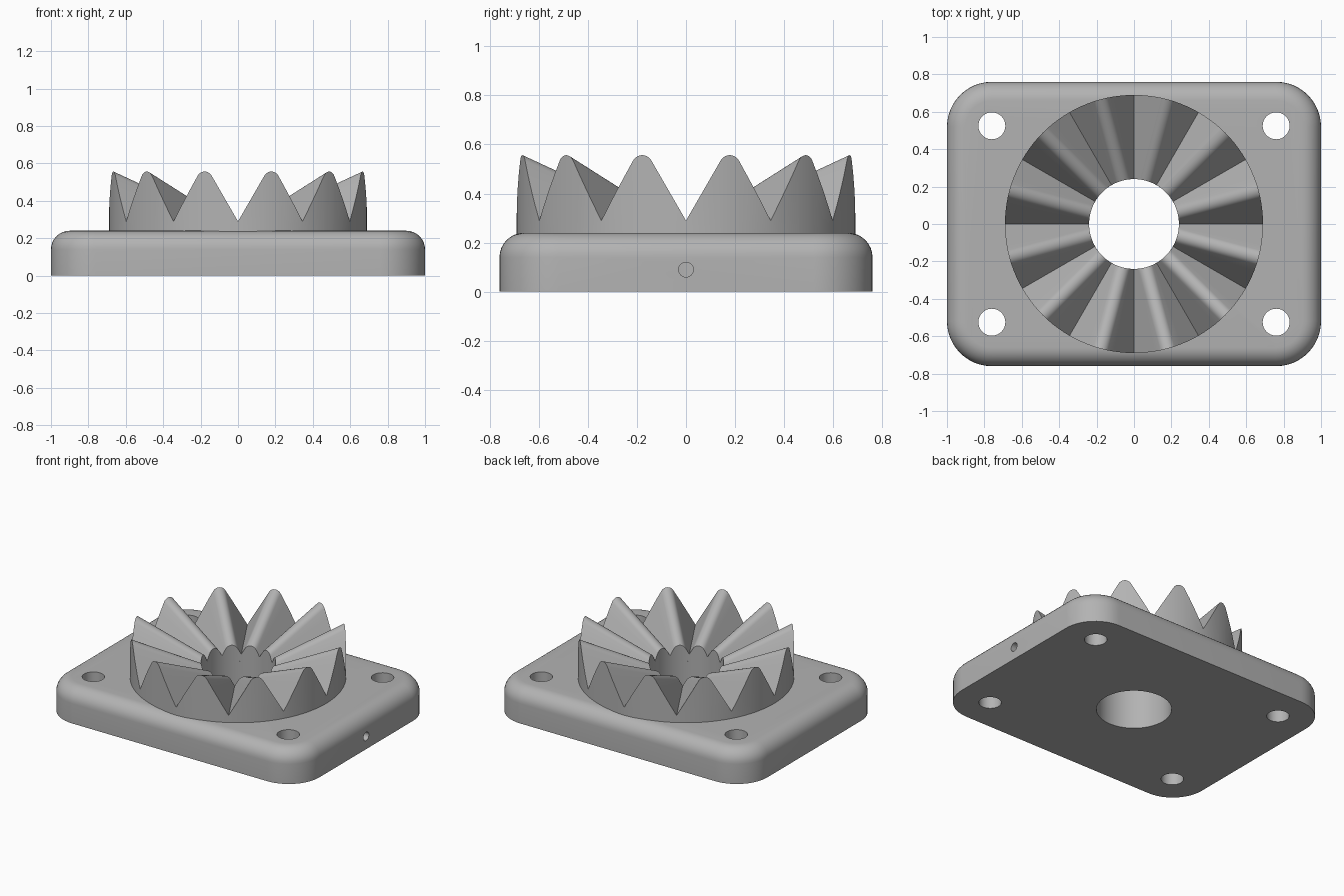
import bpy, bmesh
from math import sin, cos, asin, atan, sqrt, pi, radians

cube = bpy.data.objects.get("Cube")
if cube:
    bpy.data.objects.remove(cube, do_unlink=True)

BORE, RIM = 0.24, 0.69           # inner and outer radius of the toothed ring
TOP, FILLET = 0.24, 0.10         # plate height and its rounded upper edge
HALF_X, HALF_Y, CORNER = 1.0, 0.76, 0.24

grey = bpy.data.materials.new("plain grey")
grey.use_nodes = True
colour = (0.45, 0.45, 0.45, 1)
grey.diffuse_color = colour
grey.node_tree.nodes["Principled BSDF"].inputs["Base Color"].default_value = colour


def make_object(name, bm):
    bmesh.ops.recalc_face_normals(bm, faces=bm.faces)
    mesh = bpy.data.meshes.new(name)
    bm.to_mesh(mesh)
    bm.free()
    mesh.materials.append(grey)
    obj = bpy.data.objects.new(name, mesh)
    bpy.context.collection.objects.link(obj)
    return obj


def activate(obj):
    bpy.ops.object.select_all(action='DESELECT')
    obj.select_set(True)
    bpy.context.view_layer.objects.active = obj


def bridge(bm, a, b):
    n = len(a)
    for i in range(n):
        j = (i + 1) % n
        bm.faces.new((a[i], a[j], b[j], b[i]))


def drill(obj, radius, depth, location, rotation=(0, 0, 0), sides=48):
    bpy.ops.mesh.primitive_cylinder_add(vertices=sides, radius=radius, depth=depth,
                                        location=location, rotation=rotation)
    cutter = bpy.context.object
    cutter.hide_render = True
    activate(obj)
    mod = obj.modifiers.new("hole", 'BOOLEAN')
    mod.operation, mod.solver, mod.object = 'DIFFERENCE', 'EXACT', cutter
    bpy.ops.object.modifier_apply(modifier=mod.name)
    bpy.data.objects.remove(cutter, do_unlink=True)


# Mounting plate: rounded rectangle with a rounded upper edge
def plate_loop(bm, inset, z, steps=12):
    r = CORNER - inset
    loop = []
    for q, (sx, sy) in enumerate([(1, 1), (-1, 1), (-1, -1), (1, -1)]):
        for i in range(steps + 1):
            a = (q + i / steps) * pi / 2
            loop.append(bm.verts.new((sx * (HALF_X - CORNER) + r * cos(a),
                                      sy * (HALF_Y - CORNER) + r * sin(a), z)))
    return loop


bm = bmesh.new()
loops = [plate_loop(bm, 0, 0)]
for i in range(9):
    a = i / 8 * pi / 2
    loops.append(plate_loop(bm, FILLET * (1 - cos(a)), TOP - FILLET + FILLET * sin(a)))
for low, high in zip(loops, loops[1:]):
    bridge(bm, low, high)
bm.faces.new(loops[0])
bm.faces.new(loops[-1])
plate = make_object("mounting_plate", bm)

# Centre bore, four bolt holes and the set screw hole in one end
drill(plate, BORE, 1, (0, 0, 0), sides=96)
for sx in (-1, 1):
    for sy in (-1, 1):
        drill(plate, 0.072, 1, (sx * 0.76, sy * 0.525, 0))
drill(plate, 0.03, 1, (0.7, 0, 0.09), (0, pi / 2, 0), sides=32)

# Toothed ring: flat flanks meeting in sharp valleys, rounded crests
TEETH, VALLEY, ROUND = 12, 0.29, 0.045
HALF = pi / TEETH
SLOPE = sqrt(3)
LEAN = atan(SLOPE * cos(HALF))
TANGENT = ROUND * sin(LEAN)


def tooth_height(r, phi):
    v = abs(r * sin(phi))
    if v >= TANGENT - 1e-6:
        return VALLEY + SLOPE * r * sin(HALF - abs(phi))
    ridge = VALLEY + SLOPE * r * cos(phi) * sin(HALF)
    return ridge - ROUND / cos(LEAN) + sqrt(ROUND ** 2 - v ** 2)


def half_tooth_angles(r):
    crest = [asin(ROUND * sin(LEAN * i / 5) / r) for i in range(6)]
    flank = [crest[-1] + (HALF - crest[-1]) * i / 4 for i in range(1, 5)]
    return crest + flank


def tooth_angles(r):
    half = half_tooth_angles(r)
    return [-a for a in half[:0:-1]] + half[:-1]


bm = bmesh.new()
rings = []
for r in (BORE, RIM):
    upper, lower = [], []
    for t in range(TEETH):
        for phi in tooth_angles(r):
            a = (2 * t + 1) * HALF + phi
            upper.append(bm.verts.new((r * cos(a), r * sin(a), tooth_height(r, phi))))
            lower.append(bm.verts.new((r * cos(a), r * sin(a), TOP - 0.005)))
    rings += [upper, lower]
inner_top, inner_low, outer_top, outer_low = rings
bridge(bm, inner_top, outer_top)
bridge(bm, outer_top, outer_low)
bridge(bm, outer_low, inner_low)
bridge(bm, inner_low, inner_top)
ring = make_object("toothed_ring", bm)

for obj in (plate, ring):
    activate(obj)
    bpy.ops.object.shade_smooth_by_angle(angle=radians(25))
